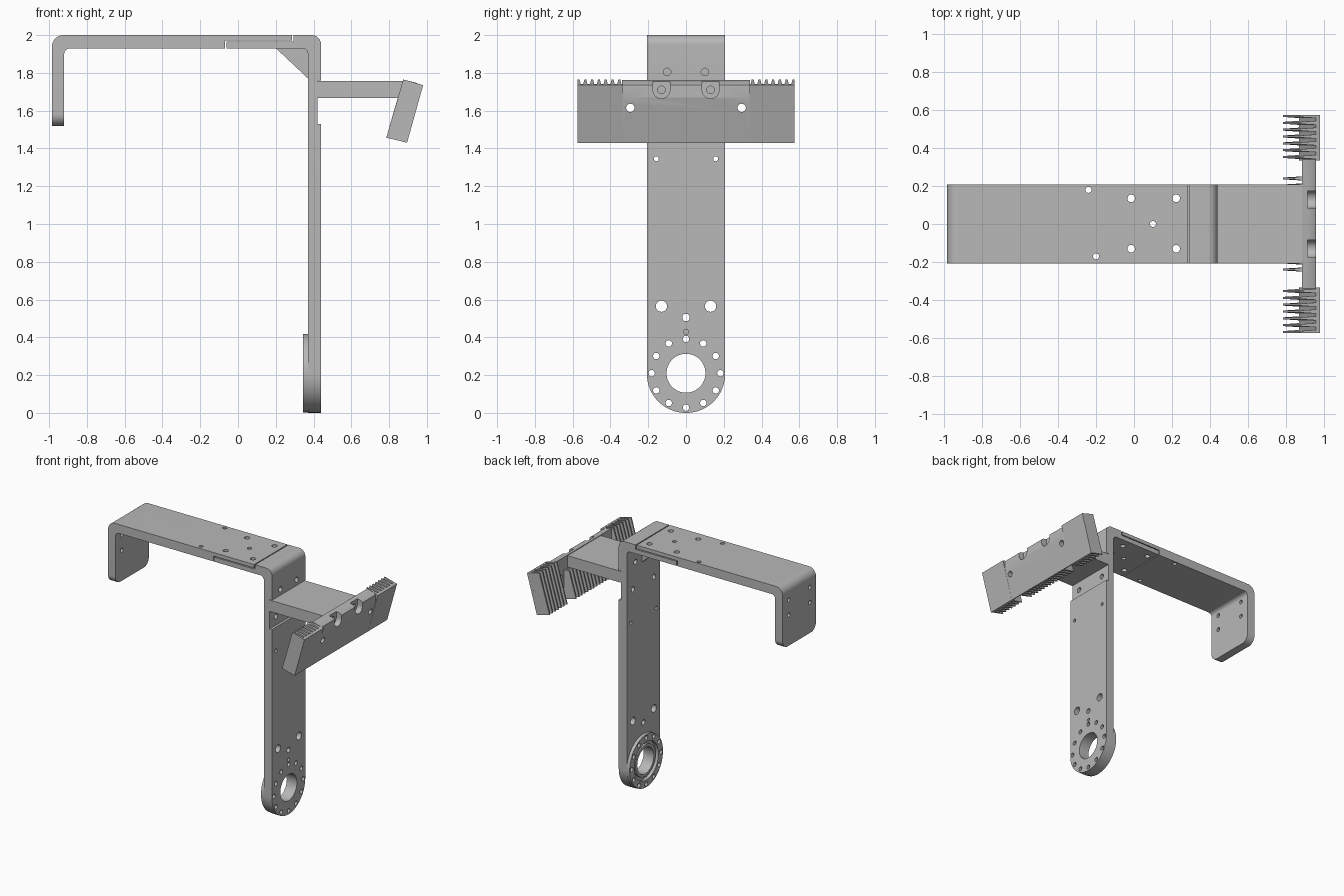
import bpy, bmesh, math
from mathutils import Vector

cube = bpy.data.objects.get("Cube")
if cube:
    bpy.data.objects.remove(cube, do_unlink=True)

grey = bpy.data.materials.new("plain_grey")
grey.use_nodes = True
COLOUR = (0.48, 0.48, 0.48, 1)
grey.diffuse_color = COLOUR
grey.node_tree.nodes["Principled BSDF"].inputs["Base Color"].default_value = COLOUR

HALF = 0.207      # half width of the strap
HUB_Z = 0.21      # height of the bore centre


def outline(points, steps=8):
    """Closed 2D outline; a third value on a point rounds that corner."""
    result = []
    for i, point in enumerate(points):
        p = Vector(point[:2])
        if len(point) < 3:
            result.append(p)
            continue
        a = (Vector(points[i - 1][:2]) - p).normalized()
        b = (Vector(points[(i + 1) % len(points)][:2]) - p).normalized()
        r, half = point[2], a.angle(b) / 2
        centre = p + (a + b).normalized() * r / math.sin(half)
        start = p + a * r / math.tan(half) - centre
        end = p + b * r / math.tan(half) - centre
        for k in range(steps + 1):
            result.append(centre + start.lerp(end, k / steps).normalized() * r)
    return result


def prism(bm, pts, axis, lo, hi):
    """Extrude an outline along x (points are y, z) or along y (points are x, z)."""
    def place(p, d):
        return (d, p[0], p[1]) if axis == "x" else (p[0], d, p[1])
    a = [bm.verts.new(place(p, lo)) for p in pts]
    b = [bm.verts.new(place(p, hi)) for p in pts]
    faces = [bm.faces.new(a), bm.faces.new(b[::-1])]
    for i in range(len(pts)):
        j = (i + 1) % len(pts)
        faces.append(bm.faces.new((a[i], b[i], b[j], a[j])))
    bmesh.ops.recalc_face_normals(bm, faces=faces)


def circle(u, v, r, n=32):
    return [(u + r * math.cos(math.tau * k / n), v + r * math.sin(math.tau * k / n))
            for k in range(n)]


def drill_x(bm, y, z, r, lo, hi):
    prism(bm, circle(y, z, r, 48 if r > 0.05 else 20), "x", lo, hi)


def drill_z(bm, x, y, r, lo, hi):
    start = len(bm.verts)
    prism(bm, circle(x, y, r, 20), "y", lo, hi)
    bm.verts.ensure_lookup_table()
    for v in bm.verts[start:]:
        v.co.y, v.co.z = v.co.z, v.co.y
    bmesh.ops.recalc_face_normals(bm, faces=bm.faces[:])


def make(name, bm):
    mesh = bpy.data.meshes.new(name)
    bm.to_mesh(mesh)
    bm.free()
    mesh.materials.append(grey)
    obj = bpy.data.objects.new(name, mesh)
    bpy.context.collection.objects.link(obj)
    return obj


def solid(name, pts, axis, lo, hi):
    bm = bmesh.new()
    prism(bm, pts, axis, lo, hi)
    return make(name, bm)


def carve(obj, cutter, operation="DIFFERENCE"):
    """Apply a boolean and remove the cutter."""
    cutter.hide_render = True
    mod = obj.modifiers.new("carve", "BOOLEAN")
    mod.operation, mod.object, mod.solver = operation, cutter, "EXACT"
    mod.use_self = True
    graph = bpy.context.evaluated_depsgraph_get()
    mesh = bpy.data.meshes.new_from_object(obj.evaluated_get(graph))
    obj.modifiers.clear()
    obj.data = mesh
    bpy.data.objects.remove(cutter, do_unlink=True)


parts = []

# Upright strap with lower half of the lap joint
upright = solid("upright", outline([
    (0.37, 0), (0.44, 0), (0.44, 1.53), (0.42, 1.53), (0.42, 1.76), (0.44, 1.76),
    (0.44, 2, 0.05), (0.293, 2), (0.293, 1.965), (-0.062, 1.965), (-0.062, 1.93),
    (0.37, 1.93, 0.03)]), "y", -HALF, HALF)
carve(upright, solid("upright_mask", outline([
    (-HALF, 0, HALF - 0.001), (HALF, 0, HALF - 0.001), (HALF, 2.1), (-HALF, 2.1)], 20),
    "x", -0.5, 0.6), "INTERSECT")

# Hook with upper half of the lap joint
hook = solid("hook", outline([
    (-0.985, 1.52), (-0.92, 1.52), (-0.92, 1.93, 0.03), (-0.07, 1.93), (-0.07, 1.972),
    (0.285, 1.972), (0.285, 2), (-0.985, 2, 0.06)]), "y", -HALF, HALF)
carve(hook, solid("hook_mask", outline([
    (-HALF, 1.52, 0.06), (HALF, 1.52, 0.06), (HALF, 2.1), (-HALF, 2.1)]),
    "x", -1.1, 0.6), "INTERSECT")

# Hub ring and collar around the bore
hub = solid("hub_ring", circle(0, HUB_Z, HALF, 64), "x", 0.345, 0.37)
collar = solid("hub_collar", circle(0, HUB_Z, 0.125, 48), "x", 0.352, 0.37)


def bolt_circle(bm):
    for k in range(12):
        a = math.tau * k / 12
        drill_x(bm, 0.182 * math.sin(a), HUB_Z + 0.182 * math.cos(a), 0.017, 0.3, 0.5)


def beam_holes(bm):
    for x in (-0.015, 0.222):
        for y in (-0.13, 0.135):
            drill_z(bm, x, y, 0.02, 1.9, 2.1)
    for x, y in ((0.1, 0), (-0.24, 0.18), (-0.2, -0.17), (-0.75, -0.01)):
        drill_z(bm, x, y, 0.016, 1.9, 2.1)


# Holes in the upright
bm = bmesh.new()
beam_holes(bm)
bolt_circle(bm)
drill_x(bm, 0, HUB_Z, 0.103, 0.3, 0.5)
drill_x(bm, 0, 0.505, 0.02, 0.3, 0.5)
drill_x(bm, 0, 0.43, 0.013, 0.42, 0.5)
for s in (-1, 1):
    for y, z, r in ((0.1, 1.805, 0.02), (0.13, 1.6, 0.02),
                    (0.157, 1.345, 0.013), (0.13, 0.565, 0.03)):
        drill_x(bm, s * y, z, r, 0.3, 0.5)
carve(upright, make("upright_holes", bm))

# Holes in the hook
bm = bmesh.new()
beam_holes(bm)
for y in (-0.13, 0.13):
    for z in (1.76, 1.88):
        drill_x(bm, y, z, 0.016, -1.1, -0.9)
carve(hook, make("hook_holes", bm))

# Openings in the hub
bm = bmesh.new()
bolt_circle(bm)
drill_x(bm, 0, HUB_Z, 0.15, 0.3, 0.5)
carve(hub, make("hub_holes", bm))
carve(collar, solid("collar_bore", circle(0, HUB_Z, 0.103, 48), "x", 0.3, 0.5))

# Corner gusset and side arm
gusset = solid("corner_gusset", [(0.2, 1.931), (0.371, 1.931), (0.371, 1.77)],
               "y", -0.02, 0.02)
arm = solid("side_arm", [(0.42, 1.668), (0.885, 1.668), (0.885, 1.757), (0.42, 1.757)],
            "y", -HALF, HALF)

# Middle of the gripping pad, with bolt holes and two open-topped notches
pad = solid("pad_middle", [(0.885, 1.762), (0.945, 1.747), (0.96, 1.735), (0.96, 1.67),
                           (0.895, 1.43), (0.885, 1.433)], "y", -0.34, 0.34)
bm = bmesh.new()
for s in (-1, 1):
    drill_x(bm, s * 0.295, 1.615, 0.022, 0.8, 1.1)
    drill_x(bm, s * 0.13, 1.71, 0.02, 0.86, 1.1)
    y = s * 0.13
    prism(bm, outline([(y - 0.045, 1.665, 0.044), (y + 0.045, 1.665, 0.044),
                       (y + 0.045, 1.8), (y - 0.045, 1.8)]), "x", 0.915, 1.1)
carve(pad, make("pad_holes", bm))

# Outer backing plates of the pad
plates = [solid(name, [(0.959, 1.741), (0.98, 1.735), (0.895, 1.43), (0.87, 1.436)],
                "y", min(a, b), max(a, b))
          for name, a, b in (("left_pad_plate", 0.335, 0.575),
                             ("right_pad_plate", -0.575, -0.335))]


def fins(name, centres, tip, base):
    """Thin ribs, tapering from the pad to their tips."""
    bm = bmesh.new()
    for y in centres:
        rows = []
        for s in (-1, 1):
            rows.append([bm.verts.new((x, max(-0.575, min(0.575, y + s * w)), z))
                         for pts, w in ((tip, 0.005), (base, 0.011)) for x, z in pts])
        a, b = rows
        bm.faces.new(a)
        bm.faces.new(b[::-1])
        for i in range(4):
            j = (i + 1) % 4
            bm.faces.new((a[i], b[i], b[j], a[j]))
    bmesh.ops.recalc_face_normals(bm, faces=bm.faces[:])
    return make(name, bm)


tip = [(0.785, 1.457), (0.875, 1.765)]
base = [(0.961, 1.741), (0.874, 1.436)]
row = [0.569 - 0.036 * i for i in range(7)]
parts += [fins("left_pad_fins", row, tip, base),
          fins("right_pad_fins", [-y for y in row], tip, base),
          fins("middle_pad_fins", [0.24 - 0.48 * i / 13 for i in range(14)],
               [(0.785, 1.457), (0.844, 1.662)], [(0.887, 1.662), (0.887, 1.433)])]
parts += [upright, hook, hub, collar, gusset, arm, pad] + plates

# Smooth the round walls and keep edges crisp
bpy.ops.object.select_all(action="DESELECT")
for obj in parts:
    obj.select_set(True)
bpy.context.view_layer.objects.active = upright
bpy.ops.object.shade_smooth_by_angle(angle=math.radians(30))
